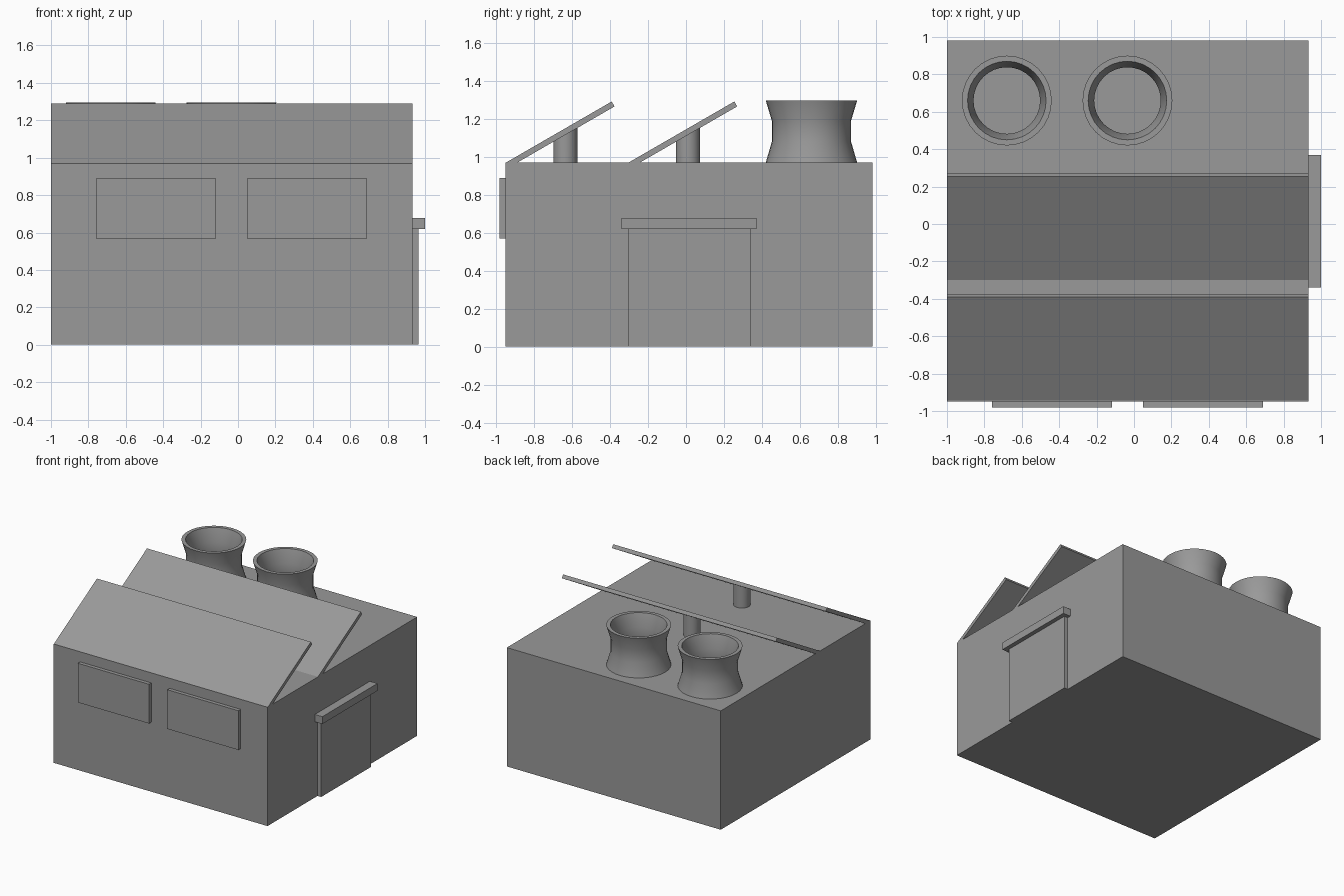
import bpy, bmesh, math

if "Cube" in bpy.data.objects:
    bpy.data.objects.remove(bpy.data.objects["Cube"])

TILT = math.radians(30)
ROOF = 0.97
X0, X1 = -1.0, 0.932

# Dark grey shared by every part
GREY = bpy.data.materials.new("dark_grey")
GREY.diffuse_color = (0.32, 0.32, 0.32, 1)
GREY.use_nodes = True
GREY.node_tree.nodes["Principled BSDF"].inputs["Base Color"].default_value = GREY.diffuse_color


def new_object(name, bm):
    bmesh.ops.recalc_face_normals(bm, faces=bm.faces)
    me = bpy.data.meshes.new(name)
    bm.to_mesh(me)
    bm.free()
    me.materials.append(GREY)
    ob = bpy.data.objects.new(name, me)
    bpy.context.collection.objects.link(ob)
    return ob


def prism_x(name, x0, x1, profile):
    """Extrude a (y, z) outline along x."""
    bm = bmesh.new()
    a = [bm.verts.new((x0, y, z)) for y, z in profile]
    b = [bm.verts.new((x1, y, z)) for y, z in profile]
    n = len(profile)
    bm.faces.new(a)
    bm.faces.new(b[::-1])
    for i in range(n):
        j = (i + 1) % n
        bm.faces.new((a[i], b[i], b[j], a[j]))
    return new_object(name, bm)


def box(name, x0, x1, y0, y1, z0, z1):
    return prism_x(name, x0, x1, [(y0, z0), (y1, z0), (y1, z1), (y0, z1)])


def smooth(ob):
    bpy.ops.object.select_all(action='DESELECT')
    ob.select_set(True)
    bpy.context.view_layer.objects.active = ob
    bpy.ops.object.shade_smooth_by_angle(angle=math.radians(40))


def lathe(name, cx, cy, profile, seg=32):
    """Revolve a closed (radius, z) outline about a vertical axis."""
    bm = bmesh.new()
    rings = []
    for k in range(seg):
        t = 2 * math.pi * k / seg
        rings.append([bm.verts.new((cx + r * math.cos(t), cy + r * math.sin(t), z))
                      for r, z in profile])
    n = len(profile)
    for k in range(seg):
        p, q = rings[k], rings[(k + 1) % seg]
        for i in range(n):
            j = (i + 1) % n
            bm.faces.new((p[i], q[i], q[j], p[j]))
    smooth(new_object(name, bm))


# Main building
box("building", X0, X1, -0.95, 0.98, 0, ROOF)

# Front windows
for i, x in enumerate((-0.76, 0.047)):
    box(f"window_{i + 1}", x, x + 0.643, -0.98, -0.94, 0.568, 0.888)

# Side door and its lintel
box("door", 0.92, 0.965, -0.305, 0.34, 0, 0.62)
box("door_lintel", 0.92, 1.0, -0.34, 0.37, 0.618, 0.678)

# Tilted roof panels, each on one post cut to the slope
c, s, thick, length = math.cos(TILT), math.sin(TILT), 0.03, 0.64
for i, y in enumerate((-0.945, -0.3)):
    top = (y + length * c, ROOF + length * s)
    dy, dz = thick * s, -thick * c
    prism_x(f"roof_panel_{i + 1}", X0, X1,
            [(y, ROOF), (y + dy, ROOF + dz), (top[0] + dy, top[1] + dz), top])

    bm = bmesh.new()
    bmesh.ops.create_cone(bm, cap_ends=True, segments=32, radius1=0.063, radius2=0.063, depth=1)
    for v in bm.verts:
        v.co.x += -0.06
        v.co.y += y + 0.31
        if v.co.z > 0:
            v.co.z = ROOF + (v.co.y - y) * math.tan(TILT) - 0.02
        else:
            v.co.z = ROOF - 0.01
    smooth(new_object(f"panel_post_{i + 1}", bm))

# Open waisted cooling towers
outer = [(0.24, ROOF), (0.208, 1.08), (0.208, 1.187), (0.24, 1.294)]
inner = [(r - 0.03, z) for r, z in reversed(outer)]
for i, x in enumerate((-0.68, -0.035)):
    lathe(f"tower_{i + 1}", x, 0.66, outer + inner)
